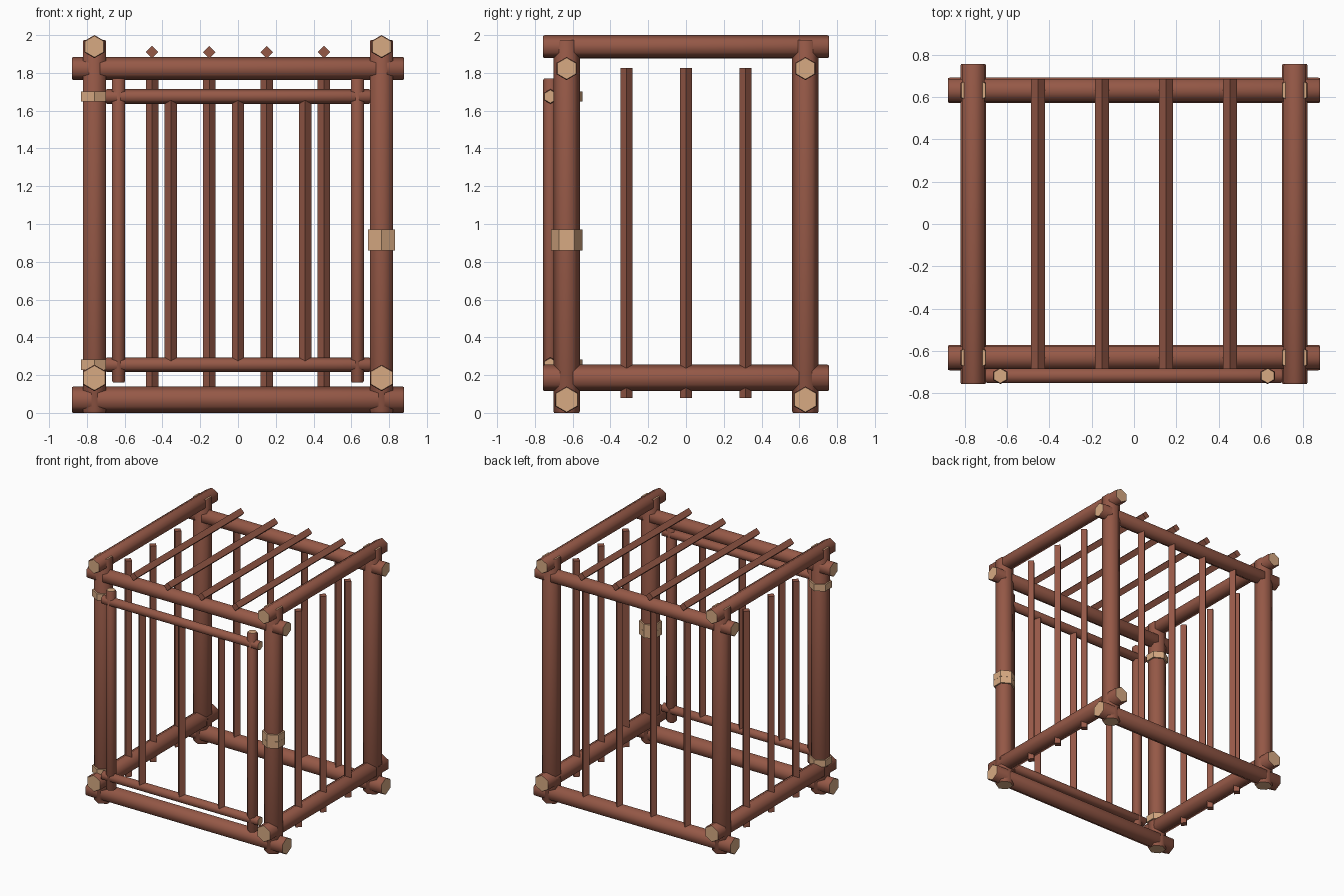
import bpy, bmesh, math
from mathutils import Vector

if "Cube" in bpy.data.objects:
    bpy.data.objects.remove(bpy.data.objects["Cube"])


def material(name, rgb):
    m = bpy.data.materials.new(name)
    m.diffuse_color = (*rgb, 1)
    m.use_nodes = True
    m.node_tree.nodes["Principled BSDF"].inputs["Base Color"].default_value = m.diffuse_color
    return m


BARK = material("red brown bark", (0.30, 0.098, 0.062))
CUT = material("pale cut wood", (0.68, 0.40, 0.225))
Y, Z = Vector((0, 1, 0)), Vector((0, 0, 1))


def prism(name, a, b, r, sides, up, mats, chamfer=0.0, smooth=False):
    """Prism from a to b with one corner pointing along up; caps use the last material."""
    a, b = Vector(a), Vector(b)
    d = (b - a).normalized()
    v = d.cross(up)
    stations = [(a, r), (b, r)]
    if chamfer:
        stations = [(a, r - chamfer / 2), (a + d * chamfer, r),
                    (b - d * chamfer, r), (b, r - chamfer / 2)]
    bm = bmesh.new()
    rings = []
    for p, rad in stations:
        angs = [2 * math.pi * i / sides for i in range(sides)]
        rings.append([bm.verts.new(p + (up * math.cos(t) + v * math.sin(t)) * rad) for t in angs])
    for lo, hi in zip(rings, rings[1:]):
        for i in range(sides):
            j = (i + 1) % sides
            bm.faces.new((lo[i], lo[j], hi[j], hi[i])).smooth = smooth
    for cap in (rings[0][::-1], rings[-1]):
        bm.faces.new(cap).material_index = len(mats) - 1
    me = bpy.data.meshes.new(name)
    bm.to_mesh(me)
    bm.free()
    for m in mats:
        me.materials.append(m)
    ob = bpy.data.objects.new(name, me)
    bpy.context.collection.objects.link(ob)
    return ob


def log(name, a, b, r, up):
    return prism(name, a, b, r, 6, up, [BARK, CUT], 0.009, True)


def bar(name, a, b, up):
    return prism(name, a, b, 0.033, 4, up, [BARK])


def binding(name, x, z):
    return prism(name, (x, -PY, z - 0.027), (x, -PY, z + 0.027), 0.083, 6, Y, [CUT])


PX, PY = 0.76, 0.632

# Corner posts and frame beams
for sx in (-1, 1):
    for sy in (-1, 1):
        log("corner_post", (sx * PX, sy * PY, 0), (sx * PX, sy * PY, 1.975), 0.07, Y)
    x = sx * PX
    log("lower_side_beam", (x, -0.757, 0.185), (x, 0.757, 0.185), 0.07, Z)
    log("upper_side_beam", (x, -0.757, 1.939), (x, 0.757, 1.939), 0.061, Z)
for sy in (-1, 1):
    y = sy * PY
    log("lower_cross_beam", (-0.88, y, 0.07), (0.88, y, 0.07), 0.07, Z)
    log("upper_cross_beam", (-0.88, y, 1.823), (0.88, y, 1.823), 0.061, Z)

# Side wall bars
for x in (-PX, PX):
    for y in (-0.315, 0, 0.315):
        bar("side_bar", (x, y, 0.08), (x, y, 1.825), Y)

# Back wall bars and roof bars
for x in (-0.455, -0.152, 0.152, 0.455):
    bar("back_bar", (x, PY, 0.08), (x, PY, 1.825), Y)
    bar("roof_bar", (x, -0.685, 1.91), (x, 0.685, 1.91), Z)

# Door
DY = -0.718
for x in (-0.632, 0.632):
    log("door_stile", (x, DY, 0.16), (x, DY, 1.77), 0.039, Y)
for z in (0.255, 1.675):
    log("door_rail", (-0.702, DY, z), (0.702, DY, z), 0.039, Z)
for x in (-0.355, 0, 0.355):
    bar("door_bar", (x, DY, 0.25), (x, DY, 1.68), Y)

# Hinge bindings on the left post, latch binding on the right post
for z in (0.255, 1.675):
    binding("hinge_binding", -PX, z)
for z in (0.888, 0.943):
    binding("latch_binding", PX, z)
